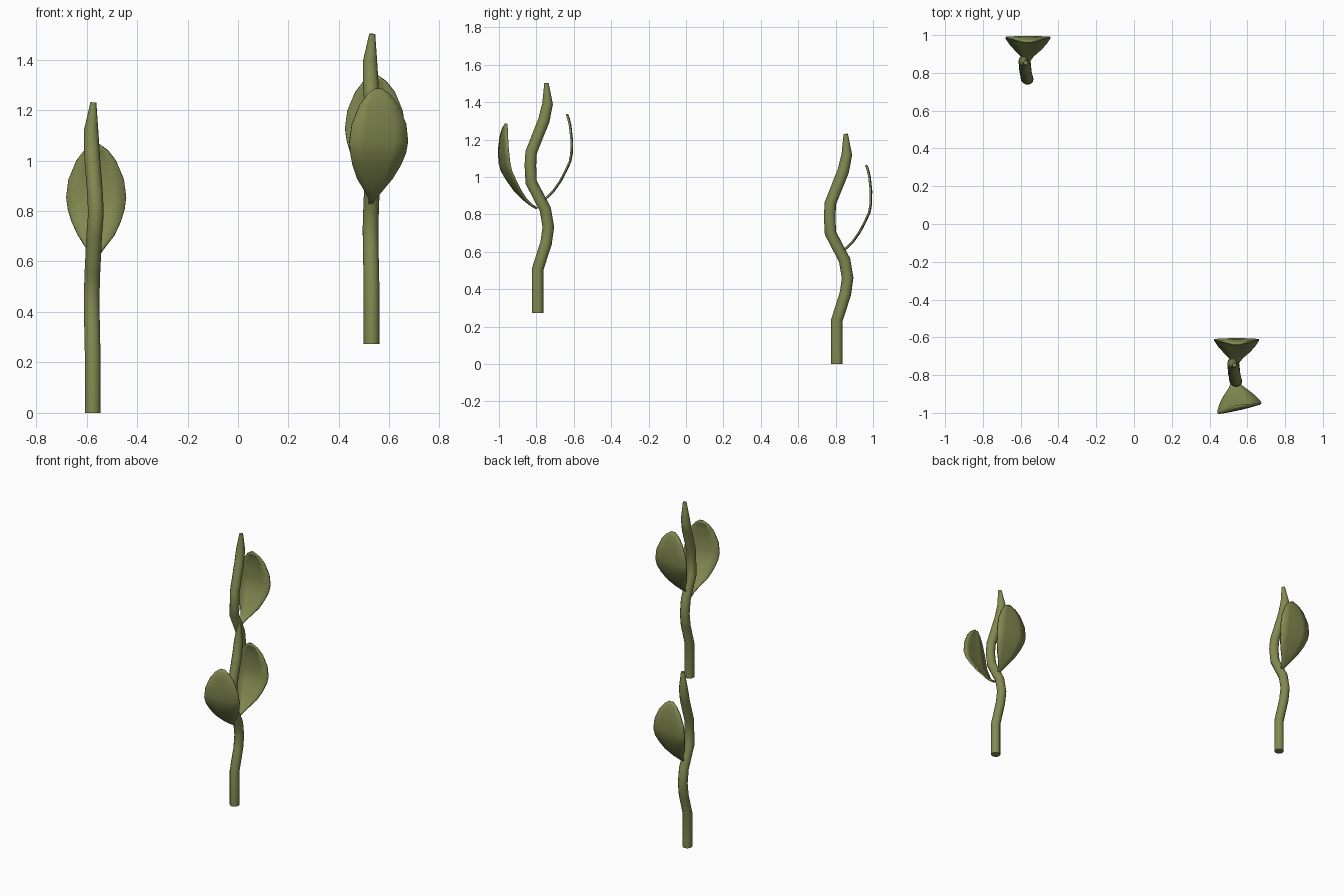
import bpy, bmesh, math
from mathutils import Matrix, Vector

if "Cube" in bpy.data.objects:
    bpy.data.objects.remove(bpy.data.objects["Cube"])

green = bpy.data.materials.new("olive_green")
green.diffuse_color = (0.22, 0.25, 0.08, 1)
green.use_nodes = True
green.node_tree.nodes["Principled BSDF"].inputs["Base Color"].default_value = green.diffuse_color

# stem centre line (x, y, z, radius factor), for the back left sprout
STEM = [(-.576, .807, 0, 1), (-.576, .807, .235, 1), (-.579, .852, .375, 1),
        (-.580, .864, .46, 1), (-.577, .848, .555, 1), (-.570, .772, .70, 1),
        (-.563, .768, .79, 1), (-.566, .772, .86, 1), (-.579, .840, 1.03, 1),
        (-.582, .860, 1.12, .92), (-.573, .854, 1.23, .38)]

# leaf rows relative to the attachment (out, up, half width)
LEAF = [(0, 0, .008), (.03, .02, .013), (.065, .055, .036), (.10, .105, .072),
        (.129, .16, .098), (.152, .21, .113), (.160, .255, .119), (.161, .325, .110),
        (.153, .40, .078), (.144, .44, .046), (.135, .463, .012)]


def finish(obj):
    bpy.ops.object.select_all(action='DESELECT')
    obj.select_set(True)
    bpy.context.view_layer.objects.active = obj
    if obj.type == 'CURVE':
        bpy.ops.object.convert(target='MESH')
        obj = bpy.context.object
    bpy.ops.object.shade_smooth_by_angle(angle=math.radians(45))
    obj.data.materials.clear()
    obj.data.materials.append(green)


def make_stem(name, offset):
    cu = bpy.data.curves.new(name, 'CURVE')
    cu.dimensions = '3D'
    cu.bevel_depth = .031
    cu.bevel_resolution = 4
    cu.use_fill_caps = True
    sp = cu.splines.new('POLY')
    sp.points.add(len(STEM) - 1)
    for p, (x, y, z, r) in zip(sp.points, STEM):
        p.co = (*(Vector((x, y, z)) + offset), 1)
        p.radius = r
    obj = bpy.data.objects.new(name, cu)
    bpy.context.collection.objects.link(obj)
    finish(obj)


def make_leaf(name, matrix):
    bm = bmesh.new()
    rows = []
    for out, up, half in LEAF:
        # slight ridge along the middle
        rows.append([bm.verts.new(matrix @ Vector((.008 * min(1, up / .1) + half * t,
                                                   out - .004 * t * t, up)))
                     for t in (-1, -.5, 0, .5, 1)])
    for a, b in zip(rows, rows[1:]):
        for i in range(4):
            bm.faces.new((a[i], a[i + 1], b[i + 1], b[i]))
    me = bpy.data.meshes.new(name)
    bm.to_mesh(me)
    bm.free()
    obj = bpy.data.objects.new(name, me)
    bpy.context.collection.objects.link(obj)
    mod = obj.modifiers.new("thickness", 'SOLIDIFY')
    mod.thickness = .010
    mod.offset = 0
    finish(obj)


# two sprouts, each a stem with a back leaf
for label, off in (("left", Vector((0, 0, 0))), ("right", Vector((1.105, -1.6, .272)))):
    make_stem(label + "_stem", off)
    make_leaf(label + "_back_leaf", Matrix.Translation(Vector((-.57, .83, .60)) + off))

# extra leaf on the front of the right sprout
make_leaf("right_front_leaf", Matrix.Translation((.526, -.80, .832))
          @ Matrix.Rotation(math.radians(193), 4, 'Z')
          @ Matrix.Rotation(math.radians(-4), 4, 'X'))
